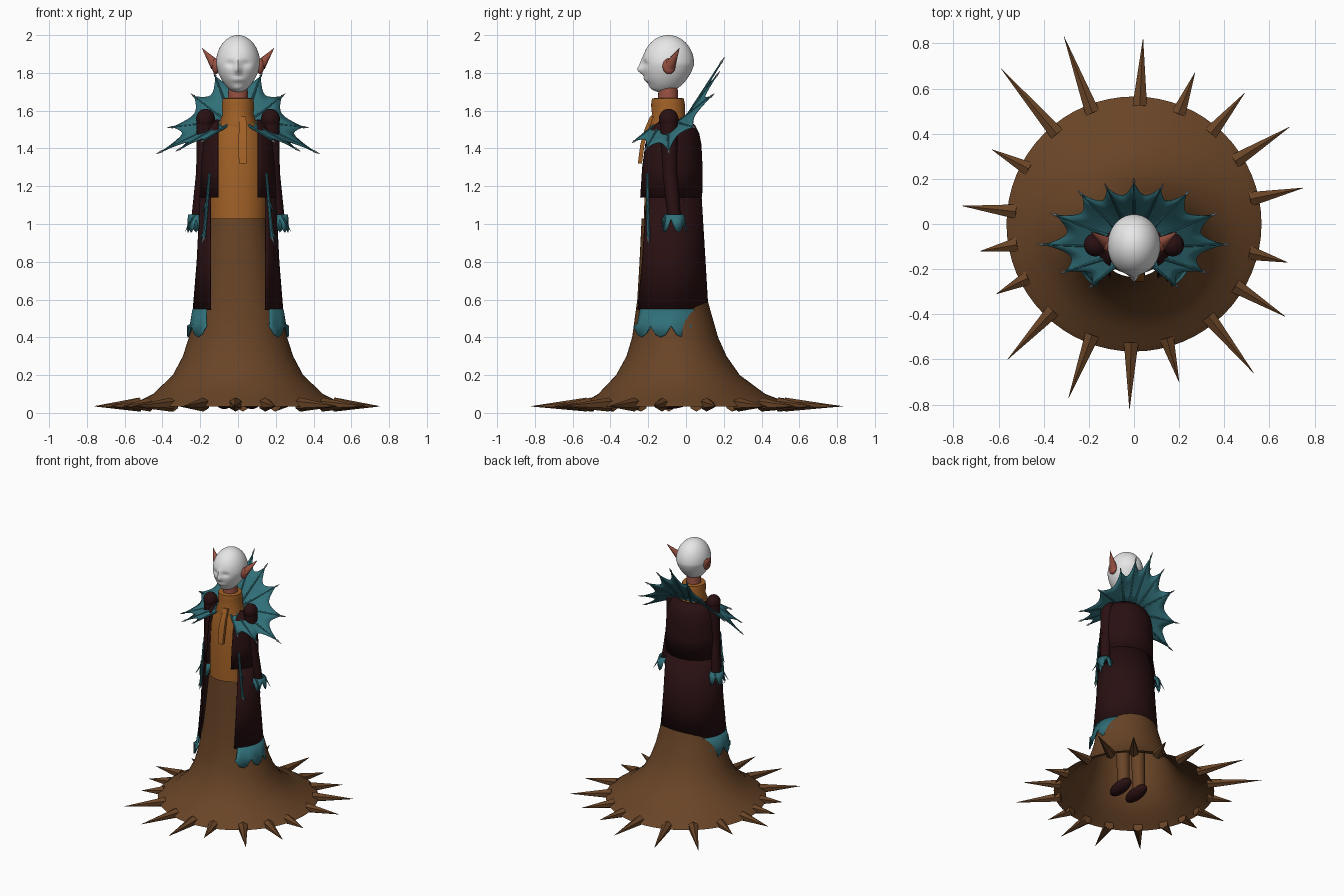
import bpy, bmesh, math
from mathutils import Vector, Matrix

cube = bpy.data.objects.get("Cube")
if cube:
    bpy.data.objects.remove(cube, do_unlink=True)


def material(name, rgb):
    m = bpy.data.materials.new(name)
    m.use_nodes = True
    m.diffuse_color = (*rgb, 1)
    m.node_tree.nodes["Principled BSDF"].inputs["Base Color"].default_value = (*rgb, 1)
    return m


BROWN = material("brown cloth", (.14, .058, .02))
ORANGE = material("orange cloth", (.36, .12, .02))
MAROON = material("dark maroon", (.022, .005, .006))
TEAL = material("teal web", (.03, .16, .19))
SKIN = material("red skin", (.32, .085, .055))
WHITE = material("white mask", (.8, .8, .8))
GREY = material("grey claw", (.4, .42, .44))


def finish(name, bm, mat, smooth=True, thick=0):
    me = bpy.data.meshes.new(name)
    bmesh.ops.recalc_face_normals(bm, faces=bm.faces)
    bm.to_mesh(me)
    bm.free()
    me.materials.append(mat)
    ob = bpy.data.objects.new(name, me)
    bpy.context.collection.objects.link(ob)
    if thick:
        mod = ob.modifiers.new("thickness", "SOLIDIFY")
        mod.thickness = thick
        mod.offset = 0
    if smooth:
        bpy.ops.object.select_all(action="DESELECT")
        ob.select_set(True)
        bpy.context.view_layer.objects.active = ob
        bpy.ops.object.shade_smooth_by_angle(angle=math.radians(40))
    return ob


def grid(bm, rows, wrap=False):
    """Skin equal-length rows of points with quads."""
    vs = [[bm.verts.new(p) for p in row] for row in rows]
    n = len(rows[0])
    for a, b in zip(vs, vs[1:]):
        for i in range(n if wrap else n - 1):
            j = (i + 1) % n
            bm.faces.new((a[i], a[j], b[j], b[i]))


def loft(name, rings, mat, n=48, gap=0, jag=0, thick=0, cx=0):
    """Rings are (z, half width, front y, back y); gap opens the front."""
    bm = bmesh.new()
    rows = []
    for k, (z, rx, yf, yb) in enumerate(rings):
        g = math.asin(gap / rx) if gap else 0
        row = []
        for i in range(n):
            a = g + (2 * math.pi - 2 * g) * i / (n - 1 if gap else n)
            drop = jag * (i % 4 - 2) ** 2 / 4 if k == 0 else 0
            row.append((cx + rx * math.sin(a),
                        (yf + yb) / 2 - (yb - yf) / 2 * math.cos(a), z + drop))
        rows.append(row)
    grid(bm, rows, wrap=not gap)
    return finish(name, bm, mat, thick=thick)


def rod(name, p, q, r1, r2, mat, n=12, smooth=True):
    p, q = Vector(p), Vector(q)
    d = q - p
    bm = bmesh.new()
    bmesh.ops.create_cone(bm, cap_ends=True, segments=n, radius1=r1, radius2=r2,
                          depth=d.length,
                          matrix=Matrix.Translation((p + q) / 2) @ d.to_track_quat("Z", "Y").to_matrix().to_4x4())
    return finish(name, bm, mat, smooth)


def ball(name, c, size, mat, tilt=0):
    bm = bmesh.new()
    bmesh.ops.create_uvsphere(bm, u_segments=24, v_segments=16, radius=1,
                              matrix=Matrix.Translation(c) @ Matrix.Rotation(tilt, 4, "X") @ Matrix.Diagonal((*size, 1)))
    return finish(name, bm, mat)


# Bell-shaped skirt
loft("skirt", [(.035, .565, -.565, .565), (.06, .53, -.535, .525), (.1, .45, -.465, .42),
               (.2, .345, -.37, .285), (.3, .292, -.315, .215), (.4, .26, -.285, .17),
               (.6, .215, -.258, .113), (.8, .185, -.246, .08), (1.03, .155, -.235, .05)],
     BROWN, n=64)

# Uneven thorns around the skirt rim: tip x, tip y
thorns = [(.04, .82), (-.31, .83), (-.59, .69), (-.63, .33), (-.76, .08), (-.68, -.12),
          (-.61, -.31), (-.56, -.6), (-.29, -.77), (-.02, -.82), (.2, -.7), (.53, -.66),
          (.67, -.41), (.68, -.17), (.75, .16), (.69, .43), (.49, .58), (.27, .67)]
for x, y in thorns:
    base = Vector((x, y, 0)).normalized() * .525
    rod("skirt_thorn", (base.x, base.y, .044), (x, y, .035), .037, .001, BROWN, n=6, smooth=False)

# Torso, cowl neck and hanging scarf end
loft("torso", [(1.0, .15, -.222, .04), (1.2, .155, -.22, .05), (1.4, .15, -.21, .05),
               (1.5, .13, -.195, .04), (1.56, .085, -.18, 0)], ORANGE)
loft("cowl_neck", [(1.5, .095, -.19, 0), (1.54, .098, -.195, .005), (1.58, .082, -.18, -.005),
                   (1.63, .086, -.185, -.005), (1.665, .08, -.18, -.012), (1.668, .05, -.14, -.04)], ORANGE)
bm = bmesh.new()
grid(bm, [[(.025 + u * w, y + v, z) for u, v in ((-1, -.01), (1, -.01), (1, .012), (-1, .012))]
          for z, y, w in ((1.57, -.18, .018), (1.5, -.21, .02), (1.42, -.232, .024), (1.32, -.245, .02))], wrap=True)
bmesh.ops.holes_fill(bm, edges=bm.edges)
finish("scarf_end", bm, ORANGE)
loft("neck", [(1.62, .055, -.15, -.04), (1.74, .05, -.145, -.045)], SKIN, n=24)

# Open long coat, jacket and ragged hem
loft("coat_skirt", [(.545, .236, -.298, .115), (.8, .215, -.28, .1), (1.16, .197, -.262, .078)],
     MAROON, gap=.145, thick=.008)
loft("jacket", [(1.14, .2, -.265, .082), (1.3, .196, -.255, .084), (1.42, .188, -.24, .078),
                (1.48, .175, -.225, .066), (1.52, .152, -.2, .045), (1.55, .115, -.18, .01)],
     MAROON, gap=.105, thick=.008)
loft("ragged_hem", [(.4, .268, -.325, .13), (.47, .252, -.31, .125), (.55, .238, -.3, .118)],
     TEAL, n=41, gap=.165, jag=.06, thick=.006)

# Head with brow, nose and chin shaped from a sphere
bm = bmesh.new()
bmesh.ops.create_uvsphere(bm, u_segments=64, v_segments=48, radius=1)


def bump(x, z, cx, cz, sx, sz):
    return math.exp(-((x - cx) / sx) ** 2 - ((z - cz) / sz) ** 2)


for v in bm.verts:
    x, y, z = v.co
    low = max(0, -z)
    v.co = (x * .117 * (1 - .22 * low), y * .137 * (1 - .12 * low) - .094 - .02 * low, 1.847 + z * .153)
    if y < 0:
        x, z = v.co.x, v.co.z
        push = (.026 * bump(x, z, 0, 1.815, .016, .022) + .012 * bump(x, z, 0, 1.85, .012, .03)
                + .01 * bump(x, z, 0, 1.765, .035, .012) + .012 * bump(x, z, 0, 1.715, .04, .018)
                - .012 * bump(abs(x), z, .042, 1.848, .025, .016))
        v.co.y -= push
finish("head", bm, WHITE)

# Fan collar: rib tips from the back centre round to the front
tips = [(0, .205, 1.885), (.13, .18, 1.81), (.25, .15, 1.69), (.375, .05, 1.51),
        (.435, -.09, 1.37), (.33, -.22, 1.385), (.2, -.285, 1.43)]
ribs = []
for i, t in enumerate(tips):
    a = math.radians(90 - 24 * i)
    ribs.append((Vector((.09 * math.cos(a), -.09 + .09 * math.sin(a), 1.56 - .006 * i)), Vector(t)))
ribs = [(Vector((-b.x, b.y, b.z)), Vector((-t.x, t.y, t.z))) for b, t in ribs[:0:-1]] + ribs
bm = bmesh.new()
for (b0, t0), (b1, t1) in zip(ribs, ribs[1:]):
    rows = []
    for k in range(9):
        u = k / 8
        reach = .9 - .24 * math.sin(math.pi * u) ** .8
        b, t = b0.lerp(b1, u), t0.lerp(t1, u)
        rows.append([b.lerp(t, reach * s / 4) for s in range(5)])
    grid(bm, rows)
bmesh.ops.remove_doubles(bm, verts=bm.verts, dist=.0005)
finish("collar_web", bm, TEAL, thick=.004)
for b, t in ribs:
    rod("collar_rib", b, b.lerp(t, .93), .009, .004, TEAL, n=8)
    rod("collar_claw", b.lerp(t, .9), t, .007, .001, GREY, n=8)

# Mirrored parts: ears, arms, cuffs, coat spines, legs and shoes
for s, side in ((1, "left"), (-1, "right")):
    ball(side + "_ear_base", (s * .118, -.09, 1.835), (.02, .034, .042), SKIN)
    rod(side + "_ear_point", (s * .118, -.085, 1.84), (s * .19, -.035, 1.93), .03, .001, SKIN)
    shoulder, elbow, wrist = (s * .172, -.09, 1.54), (s * .182, -.085, 1.27), (s * .215, -.06, 1.02)
    ball(side + "_shoulder", (s * .172, -.092, 1.555), (.05, .052, .055), MAROON)
    rod(side + "_upper_arm", shoulder, elbow, .047, .04, MAROON, n=20)
    ball(side + "_elbow", elbow, (.04, .04, .04), MAROON)
    rod(side + "_forearm", elbow, wrist, .04, .033, MAROON, n=20)
    loft(side + "_ragged_cuff", [(.955, .045, -.125, .005), (1.05, .04, -.11, -.015)],
         TEAL, n=20, jag=.07, thick=.005, cx=s * .222)
    for y in (-.125, -.06, .0):
        rod(side + "_cuff_spine", (s * .23, y * .7 - .02, 1.05), (s * .28, y, .96), .008, .001, TEAL, n=6)
    top, end = Vector((s * .15, -.205, 1.27)), Vector((s * .18, -.2, .93))
    rod(side + "_coat_spine", top, end, .007, .01, TEAL, n=8)
    rod(side + "_coat_spine_claw", end, end + Vector((s * .012, 0, -.04)), .008, .001, GREY, n=8)
    for f in (.45, .9):
        p = top.lerp(end, f)
        rod(side + "_coat_barb", p, p + Vector((s * .03, .01, -.06)), .008, .001, TEAL, n=6)
    rod(side + "_leg", (s * .07, -.03, .08), (s * .07, -.05, .6), .042, .055, BROWN, n=20)
    ball(side + "_shoe", (s * .072, -.06, .065), (.05, .105, .042), MAROON, tilt=.15)
